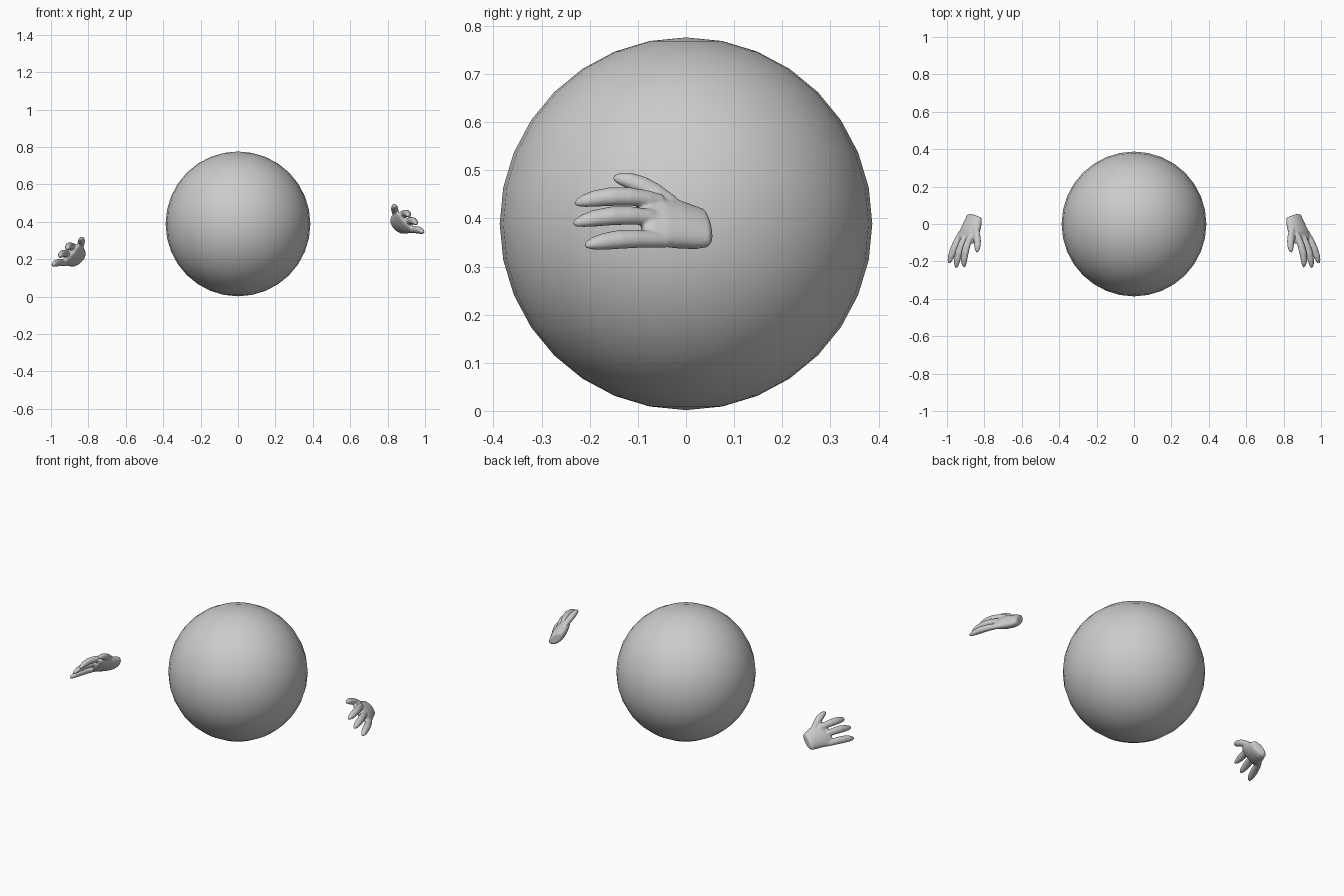
import bpy, bmesh, math
from mathutils import Vector

if "Cube" in bpy.data.objects:
    bpy.data.objects.remove(bpy.data.objects["Cube"])

WIDE = Vector((0.72, 0, -0.69))   # direction across the knuckles

def loft(bm, rings, sides=14):
    """Closed tube through (centre, half width, half thickness) sections."""
    pts = [Vector(r[0]) for r in rings]
    loops = []
    for i, (c, w, t) in enumerate(rings):
        tan = (pts[min(i + 1, len(pts) - 1)] - pts[max(i - 1, 0)]).normalized()
        across = (WIDE - tan * WIDE.dot(tan)).normalized()
        up = across.cross(tan).normalized()
        loop = []
        for k in range(sides):
            a = 2 * math.pi * k / sides
            loop.append(bm.verts.new(pts[i] + across * w * math.cos(a) + up * t * math.sin(a)))
        loops.append(loop)
    for a, b in zip(loops, loops[1:]):
        for k in range(sides):
            j = (k + 1) % sides
            bm.faces.new((a[k], a[j], b[j], b[k]))
    bm.faces.new(loops[0][::-1])
    bm.faces.new(loops[-1])

def finger(bm, base, mid, tip, r):
    """Tapered, gently curved digit."""
    b, m, t = Vector(base), Vector(mid), Vector(tip)
    c = 2 * m - (b + t) / 2
    rings = []
    for s, k in ((0, .8), (.15, .95), (.35, 1.05), (.55, 1.08), (.75, .95), (.88, .72), (.96, .45), (1, .15)):
        p = b * (1 - s) ** 2 + c * 2 * s * (1 - s) + t * s * s
        rings.append((p, r * k, r * k * .88))
    loft(bm, rings)

def hand(name, side, lift):
    bm = bmesh.new()
    # palm and wrist
    loft(bm, [((.852, .047, .380), .036, .018),
              ((.854, .041, .380), .050, .026),
              ((.858, .020, .381), .056, .031),
              ((.868, -.015, .388), .064, .033),
              ((.882, -.050, .395), .070, .030),
              ((.895, -.080, .400), .070, .022),
              ((.900, -.095, .401), .060, .012)], 24)
    # three fingers and a thumb
    finger(bm, (.867, -.05, .435), (.902, -.145, .446), (.908, -.232, .430), .0195)
    finger(bm, (.895, -.05, .398), (.934, -.145, .406), (.951, -.236, .388), .0195)
    finger(bm, (.920, -.04, .354), (.962, -.130, .357), (.989, -.211, .343), .0195)
    finger(bm, (.850, -.01, .415), (.838, -.085, .466), (.840, -.152, .484), .0190)
    for v in bm.verts:
        v.co.x *= side
        v.co.z += lift
    bmesh.ops.recalc_face_normals(bm, faces=bm.faces)
    me = bpy.data.meshes.new(name)
    bm.to_mesh(me)
    bm.free()
    ob = bpy.data.objects.new(name, me)
    bpy.context.collection.objects.link(ob)
    # fuse the digits into one smooth skin
    rm = ob.modifiers.new("fuse", 'REMESH')
    rm.mode = 'VOXEL'
    rm.voxel_size = 0.004
    rm.use_smooth_shade = True
    sm = ob.modifiers.new("soften", 'SMOOTH')
    sm.factor = 0.5
    sm.iterations = 4

# round body
bpy.ops.mesh.primitive_uv_sphere_add(segments=32, ring_count=16, radius=.387, location=(0, 0, .389))
body = bpy.context.object
body.name = "body_ball"
bpy.ops.object.shade_smooth()

# floating hands, one held lower
hand("right_side_hand", 1, 0)
hand("left_side_hand", -1, -.175)
